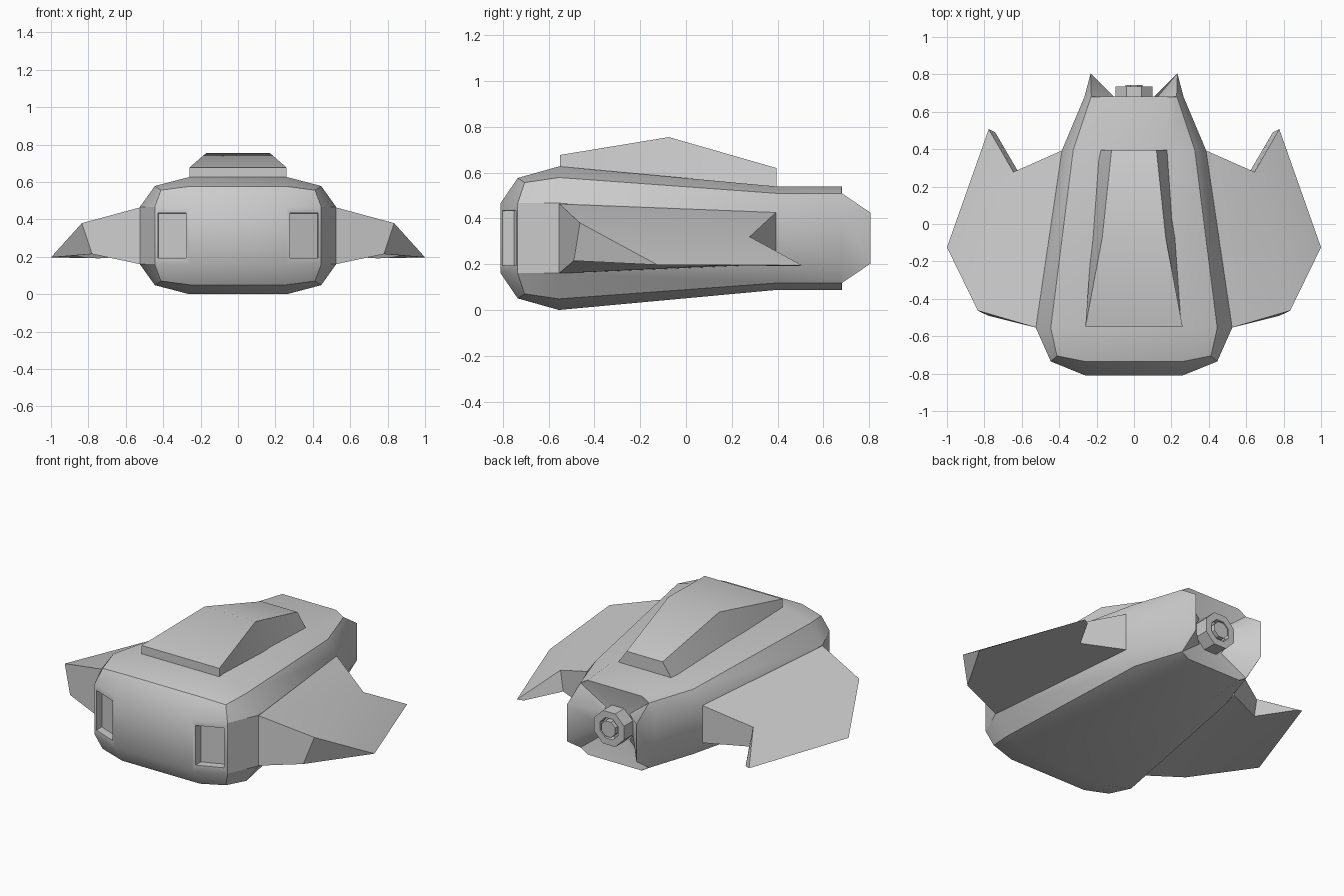
import bpy, bmesh
from math import pi, radians
from mathutils import Matrix, Vector

if "Cube" in bpy.data.objects:
    bpy.data.objects.remove(bpy.data.objects["Cube"])

ZC = 0.3135  # height of the hull axis


def finish(bm, name, mirror=False, angle=30):
    bmesh.ops.recalc_face_normals(bm, faces=bm.faces)
    mesh = bpy.data.meshes.new(name)
    bm.to_mesh(mesh)
    bm.free()
    ob = bpy.data.objects.new(name, mesh)
    bpy.context.collection.objects.link(ob)
    if mirror:
        ob.modifiers.new("Mirror", 'MIRROR').use_clip = False
    bpy.ops.object.select_all(action='DESELECT')
    ob.select_set(True)
    bpy.context.view_layer.objects.active = ob
    bpy.ops.object.shade_smooth_by_angle(angle=radians(angle))
    return ob


def bridge(bm, r0, r1):
    n = len(r0)
    for i in range(n):
        j = (i + 1) % n
        bm.faces.new((r0[i], r0[j], r1[j], r1[i]))


QUADS = [(1, 1), (1, -1), (-1, -1), (-1, 1)]


def hull_ring(bm, corner):
    # mirror three corner points (x, y, dz) into a 12-sided ring
    ring = []
    for k, (sx, sz) in enumerate(QUADS):
        pts = corner if k % 2 == 0 else corner[::-1]
        ring += [bm.verts.new((sx * x, y, ZC + sz * dz)) for x, y, dz in pts]
    return ring


# Hull: blunt nose, tapering body, hollow tail with two side cheeks
bm = bmesh.new()
sections = [
    [(.26, -.735, .263), (.412, -.705, .243), (.445, -.735, .153)],
    [(.26, -.555, .3135), (.445, -.555, .265), (.525, -.555, .153)],
    [(.205, .395, .226), (.325, .395, .196), (.385, .395, .115)],
    [(.18, .68, .226), (.23, .68, .196), (.265, .68, .115)],
    [(.178, .682, .225), (.228, .682, .195), (.232, .805, .112)],
    [(.045, .65, .1), (.078, .65, .078), (.1, .65, .045)],
]
rings = [hull_ring(bm, s) for s in sections]
for r0, r1 in zip(rings, rings[1:]):
    bridge(bm, r0, r1)
bm.faces.new(rings[-1])
nose = [bm.verts.new((sx * .26, -.81, ZC + sz * .153)) for sx, sz in QUADS]
bm.faces.new(nose)
windows = []
for k in range(4):
    r, n = rings[0], (k + 1) % 4
    bm.faces.new((*r[3 * k:3 * k + 3], nose[k]))
    f = bm.faces.new((r[3 * k + 2], r[3 * n], nose[n], nose[k]))
    if k % 2 == 0:
        windows.append(f)
bmesh.ops.recalc_face_normals(bm, faces=bm.faces)

# Sunken intake windows on the slanted nose faces
bmesh.ops.inset_individual(bm, faces=windows, thickness=.028)
for f in windows:
    for v in f.verts:
        v.co.z = ZC + (v.co.z - ZC) * .9
bmesh.ops.inset_individual(bm, faces=windows, thickness=.001)
for f in windows:
    bmesh.ops.translate(bm, verts=f.verts, vec=(0, .05, 0))
finish(bm, "hull")

# Canopy: trapezoid sections (y, base half width, base z, top half width, top z)
bm = bmesh.new()
rings = []
for y, xb, zb, xt, zt in [(-.55, .26, .6, .26, .677),
                          (-.075, .225, .56, .17, .755),
                          (.395, .19, .52, .12, .62)]:
    rings.append([bm.verts.new(p) for p in
                  [(-xb, y, zb), (xb, y, zb), (xt, y, zt), (-xt, y, zt)]])
for r0, r1 in zip(rings, rings[1:]):
    bridge(bm, r0, r1)
bm.faces.new(rings[0])
bm.faces.new(rings[-1])
finish(bm, "canopy")

# Wings: thick root, drooping to a thin tip, notched trailing edge
bm = bmesh.new()
P = {
    "root_f_t": (.52, -.555, .465), "root_r_t": (.38, .395, .428),
    "root_f_b": (.52, -.555, .16), "root_r_b": (.38, .395, .2),
    "mid_f_t": (.835, -.463, .38), "mid_f_b": (.78, -.49, .215),
    "notch_t": (.645, .278, .32), "notch_b": (.622, .285, .2),
    "tip": (1.0, -.125, .197),
    "rear_t": (.777, .507, .195), "rear_b": (.742, .49, .192),
}
V = {k: bm.verts.new(c) for k, c in P.items()}
for face in ("root_f_t mid_f_t notch_t root_r_t",
             "mid_f_t tip rear_t notch_t",
             "root_f_b mid_f_b notch_b root_r_b",
             "mid_f_b tip rear_b notch_b",
             "root_f_t mid_f_t mid_f_b root_f_b",
             "mid_f_t tip mid_f_b",
             "root_r_t notch_t notch_b root_r_b",
             "notch_t rear_t rear_b notch_b",
             "tip rear_t rear_b",
             "root_f_t root_r_t root_r_b root_f_b"):
    bm.faces.new([V[n] for n in face.split()])
finish(bm, "wings", mirror=True)


# Tail nozzle: octagonal collar with a sunken ring and a centre plug
def octagon(bm, r, y):
    rot = Matrix.Rotation(pi / 8, 4, 'Y')
    return [bm.verts.new(Matrix.Translation((0, y, ZC)) @ rot
                         @ Matrix.Rotation(i * pi / 4, 4, 'Y') @ Vector((r, 0, 0)))
            for i in range(8)]


bm = bmesh.new()
rings = [octagon(bm, r, y) for r, y in
         [(.108, .62), (.108, .735), (.066, .735), (.062, .705),
          (.05, .705), (.05, .743)]]
for r0, r1 in zip(rings, rings[1:]):
    bridge(bm, r0, r1)
bm.faces.new(rings[0])
bm.faces.new(rings[-1])
finish(bm, "tail_nozzle")
